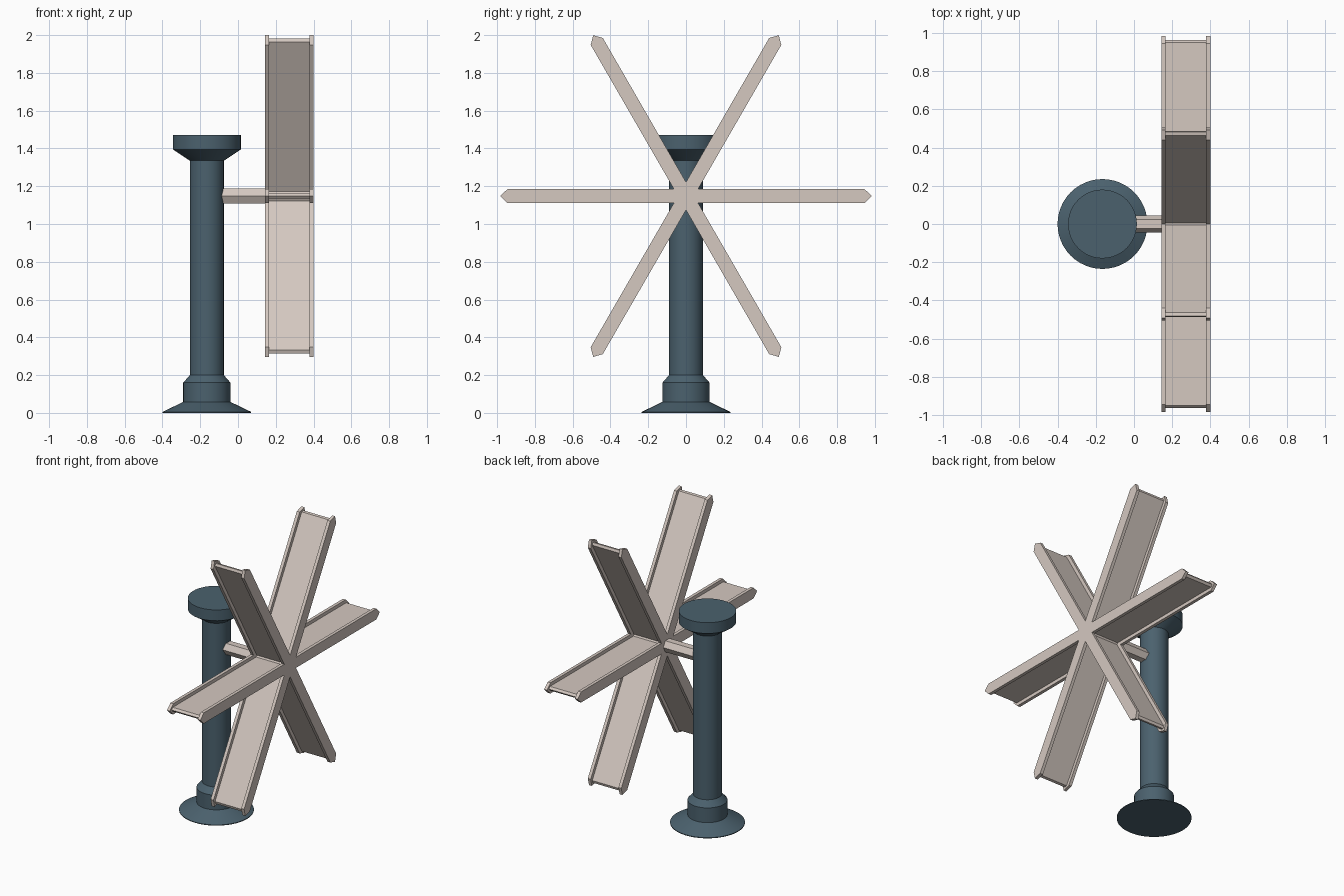
import bpy, bmesh, math

if "Cube" in bpy.data.objects:
    bpy.data.objects.remove(bpy.data.objects["Cube"])

HUB_Z = 1.148
POST_X = -0.165


def material(name, rgb):
    m = bpy.data.materials.new(name)
    m.diffuse_color = (*rgb, 1)
    m.use_nodes = True
    m.node_tree.nodes["Principled BSDF"].inputs["Base Color"].default_value = m.diffuse_color
    return m


cream = material("pale cream", (0.66, 0.58, 0.53))
slate = material("slate blue", (0.07, 0.12, 0.155))


def finish(bm, name, mat):
    bmesh.ops.recalc_face_normals(bm, faces=bm.faces)
    me = bpy.data.meshes.new(name)
    bm.to_mesh(me)
    bm.free()
    me.materials.append(mat)
    ob = bpy.data.objects.new(name, me)
    bpy.context.collection.objects.link(ob)
    return ob


def prism_x(name, points, x0, x1, mat):
    """Extrude a (y, z) outline around the hub from x0 to x1."""
    bm = bmesh.new()
    f = bm.faces.new([bm.verts.new((x0, y, HUB_Z + z)) for y, z in points])
    ext = bmesh.ops.extrude_face_region(bm, geom=[f])
    for v in ext["geom"]:
        if isinstance(v, bmesh.types.BMVert):
            v.co.x = x1
    bmesh.ops.triangulate(bm, faces=[f for f in bm.faces if len(f.verts) > 4])
    return finish(bm, name, mat)


def star(half, corner_r, tip_r):
    """Outline of six pointed arms with the notches between them."""
    pts = []
    for k in range(6):
        a = math.radians(60 * k)
        c, s = math.cos(a), math.sin(a)
        for r, t in ((corner_r, -half), (tip_r, 0), (corner_r, half),
                     (half * math.sqrt(3), half)):
            pts.append((r * c - t * s, r * s + t * c))
    return pts


# Round post, turned from a profile of (radius, height)
profile = [(0, 0), (0.235, 0), (0.235, 0.005), (0.125, 0.058), (0.125, 0.16),
           (0.09, 0.2), (0.09, 1.335), (0.18, 1.395), (0.18, 1.47), (0, 1.47)]
bm = bmesh.new()
vs = [bm.verts.new((POST_X + r, 0, z)) for r, z in profile]
es = [bm.edges.new(p) for p in zip(vs, vs[1:])]
bmesh.ops.spin(bm, geom=vs + es, cent=(POST_X, 0, 0), axis=(0, 0, 1),
               angle=math.tau, steps=48, use_merge=True)
bmesh.ops.remove_doubles(bm, verts=bm.verts, dist=1e-4)
post = finish(bm, "post", slate)
bpy.context.view_layer.objects.active = post
post.select_set(True)
bpy.ops.object.shade_smooth_by_angle(angle=math.radians(25))
post.select_set(False)

# Star-shaped side rails of the wheel
rail = star(0.037, 0.945, 0.983)
prism_x("inner_rail", rail, 0.143, 0.165, cream)
prism_x("outer_rail", rail, 0.378, 0.40, cream)

# Thin blade panels between the rails
prism_x("blade_panels", star(0.014, 0.95, 0.962), 0.16, 0.383, cream)

# Hexagonal axle through the wheel hub
hexagon = [(0.045 * math.cos(math.radians(60 * k)),
            0.045 * math.sin(math.radians(60 * k))) for k in range(6)]
prism_x("axle", hexagon, -0.10, 0.39, cream)
